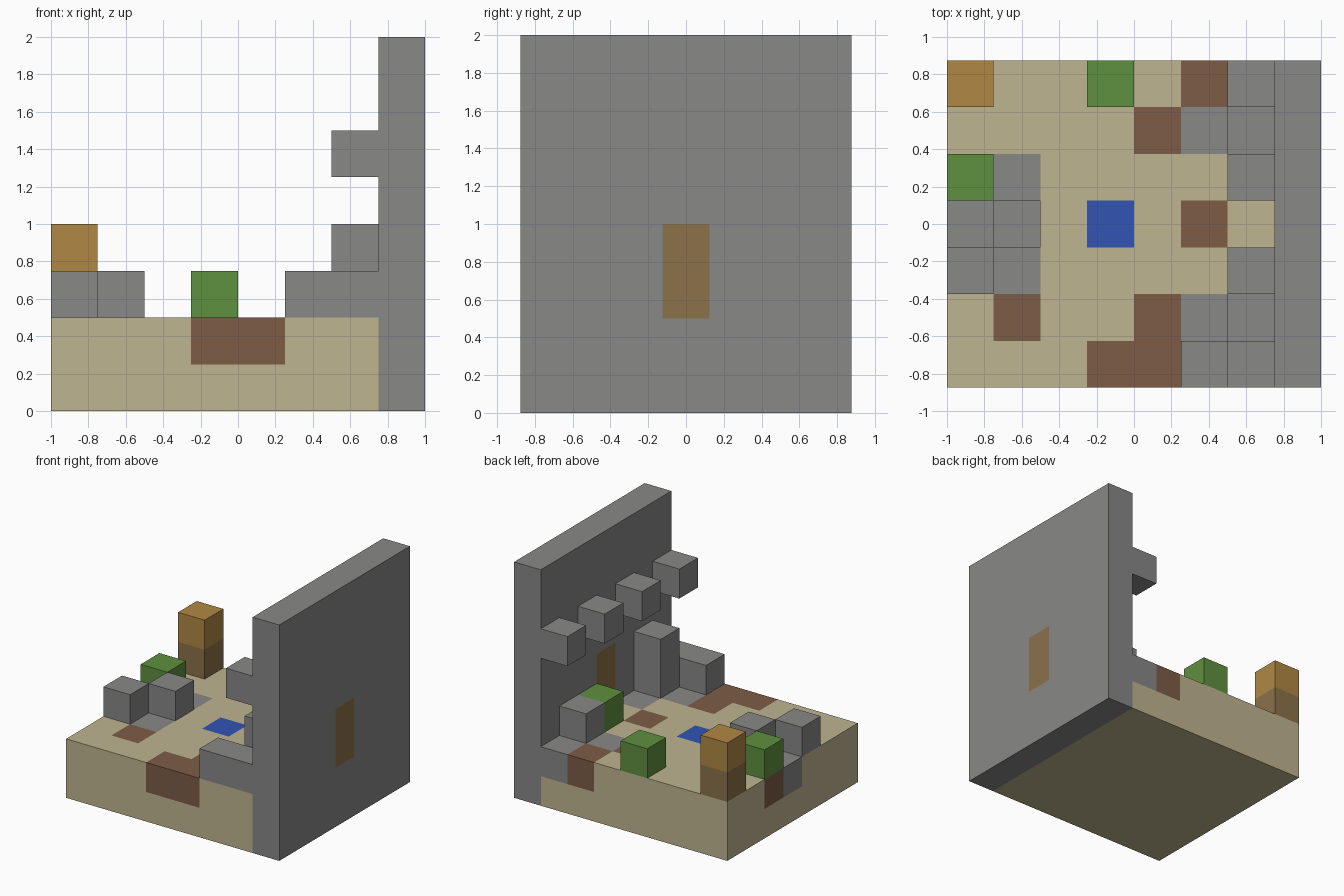
import bpy
import bmesh
from mathutils import Vector

old = bpy.data.objects.get("Cube")
if old:
    bpy.data.objects.remove(old, do_unlink=True)

CELL = 0.25
ORIGIN = Vector((-1.0, -0.875, 0.0))


def linear(c):
    c /= 255
    return c / 12.92 if c <= 0.04045 else ((c + 0.055) / 1.055) ** 2.4


def make_material(name, *rgb):
    color = tuple(linear(c) for c in rgb) + (1.0,)
    mat = bpy.data.materials.new(name)
    mat.use_nodes = True
    mat.diffuse_color = color
    bsdf = mat.node_tree.nodes["Principled BSDF"]
    bsdf.inputs["Base Color"].default_value = color
    bsdf.inputs["Roughness"].default_value = 0.9
    return mat


sand = make_material("sand", 191, 181, 144)
stone = make_material("stone_gray", 136, 136, 135)
dirt = make_material("dirt_brown", 125, 92, 70)
leaf = make_material("leaf_green", 95, 144, 63)
water = make_material("water_blue", 50, 85, 180)
wood = make_material("wood_brown", 139, 114, 74)
amber = make_material("amber", 176, 136, 68)

# Parts: name -> (material, set of grid cells)
parts = {}


def add_part(name, mat, cells):
    parts.setdefault(name, (mat, set()))[1].update(cells)


# Sand slab under everything
add_part("sand_ground", sand, ((i, j, 0) for i in range(7) for j in range(7)))

# Top layer of the ground, listed from back row to front row
ground_rows = [
    "sssssdr",
    "ssssdrr",
    "drssssr",
    "rsswsds",
    "srssssr",
    "sdssdrr",
    "sssddss",
]
ground_kinds = {
    "s": ("sand_ground", sand),
    "d": ("dirt_patches", dirt),
    "r": ("stone_paving", stone),
    "w": ("water_pool", water),
}
for row, letters in enumerate(ground_rows):
    for i, letter in enumerate(letters):
        add_part(*ground_kinds[letter], [(i, 6 - row, 1)])

# Tall wall with a doorway through the middle
door = {(7, 3, k) for k in (2, 3)}
wall = {(7, j, k) for j in range(7) for k in range(8)}
add_part("wall", stone, wall - door)
add_part("door", wood, door)

# Ledge blocks projecting from the inside of the wall
for j in range(0, 7, 2):
    add_part("wall_ledges", stone, [(6, j, 5)])

# Raised stones, pillar and low step beside the wall
add_part("stone_pillar", stone, [(6, 1, 2), (6, 1, 3)])
add_part("stone_step", stone, [(5, 0, 2), (6, 0, 2)])
add_part("back_stone", stone, [(6, 5, 2)])
add_part("left_boulders", stone, [(0, 2, 2), (1, 3, 2)])

# Bushes and the corner post
add_part("bushes", leaf, [(0, 4, 2), (3, 6, 2), (6, 4, 2)])
add_part("post_base", wood, [(0, 6, 2)])
add_part("post_top", amber, [(0, 6, 3)])

occupied = set().union(*(cells for mat, cells in parts.values()))


def build_blocks(name, mat, cells):
    """Make one mesh holding only the outward faces of its cells."""
    bm = bmesh.new()
    for cell in sorted(cells):
        centre = ORIGIN + CELL * (Vector(cell) + Vector((0.5, 0.5, 0.5)))
        for axis in range(3):
            for sign in (-1, 1):
                normal = Vector((0, 0, 0))
                normal[axis] = sign
                if tuple(int(c + n) for c, n in zip(cell, normal)) in occupied:
                    continue
                u = Vector((0, 0, 0))
                u[(axis + 1) % 3] = 1
                v = normal.cross(u)
                ring = (-u - v, u - v, u + v, v - u)
                bm.faces.new([bm.verts.new(centre + (normal + r) * CELL / 2)
                              for r in ring])
    bmesh.ops.remove_doubles(bm, verts=bm.verts, dist=0.001)
    mesh = bpy.data.meshes.new(name)
    bm.to_mesh(mesh)
    bm.free()
    mesh.materials.append(mat)
    bpy.context.collection.objects.link(bpy.data.objects.new(name, mesh))


for part_name, (part_mat, part_cells) in parts.items():
    build_blocks(part_name, part_mat, part_cells)
